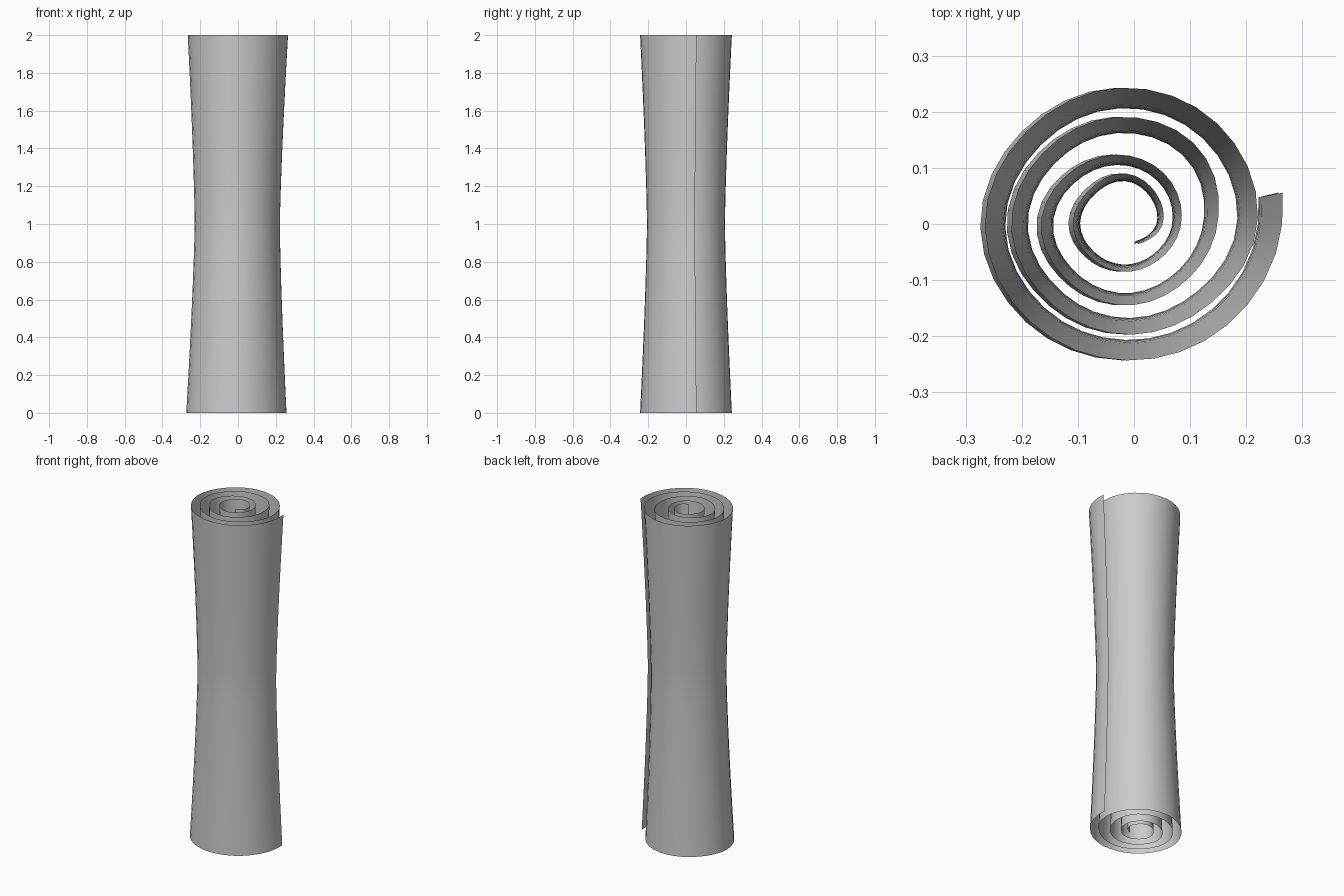
import bpy, bmesh, math

if "Cube" in bpy.data.objects:
    bpy.data.objects.remove(bpy.data.objects["Cube"])

# Spiral radius about (CX, 0) at the rim, one value per 45 degrees, from straight down, turning anticlockwise
CX = -0.02
R = [0.038, 0.046, 0.067, 0.078, 0.090, 0.088, 0.093, 0.086,
     0.085, 0.088, 0.100, 0.112, 0.123, 0.134, 0.150, 0.144,
     0.145, 0.148, 0.165, 0.188, 0.191, 0.193, 0.203, 0.194,
     0.197, 0.207, 0.236, 0.243, 0.243, 0.241, 0.250, 0.243,
     0.243, 0.256, 0.280, 0.303]
START, END = 0.75, 34.25   # in 45 degree steps


def radius(t):
    """Smooth interpolation of the radius list."""
    i = min(int(t), len(R) - 2)
    f = t - i
    a, b, c, d = (R[max(0, min(len(R) - 1, i + k))] for k in (-1, 0, 1, 2))
    return b + 0.5 * f * (c - a + f * (2*a - 5*b + 4*c - d + f * (3*(b - c) + d - a)))


# Rolled sheet, pinched at the waist
bm = bmesh.new()
ROWS, COLS = 20, 135
grid = []
for j in range(ROWS + 1):
    z = 2 * j / ROWS
    s = 0.85 + 0.15 * abs(z - 1) ** 1.35
    shift = -0.004 * (1 - z)
    row = []
    for i in range(COLS + 1):
        t = START + (END - START) * i / COLS
        a = -math.pi / 2 + t * math.pi / 4
        r = radius(t)
        row.append(bm.verts.new(((CX + r * math.cos(a)) * s + shift, r * math.sin(a) * s, z)))
    grid.append(row)
for j in range(ROWS):
    for i in range(COLS):
        f = bm.faces.new((grid[j][i], grid[j][i + 1], grid[j + 1][i + 1], grid[j + 1][i]))
        f.smooth = True

mesh = bpy.data.meshes.new("rolled_sheet")
bm.to_mesh(mesh)
bm.free()
mat = bpy.data.materials.new("light grey")
mat.diffuse_color = (0.6, 0.6, 0.6, 1)
mat.use_nodes = True
mat.node_tree.nodes["Principled BSDF"].inputs["Base Color"].default_value = mat.diffuse_color
mesh.materials.append(mat)
obj = bpy.data.objects.new("rolled_sheet", mesh)
bpy.context.collection.objects.link(obj)
